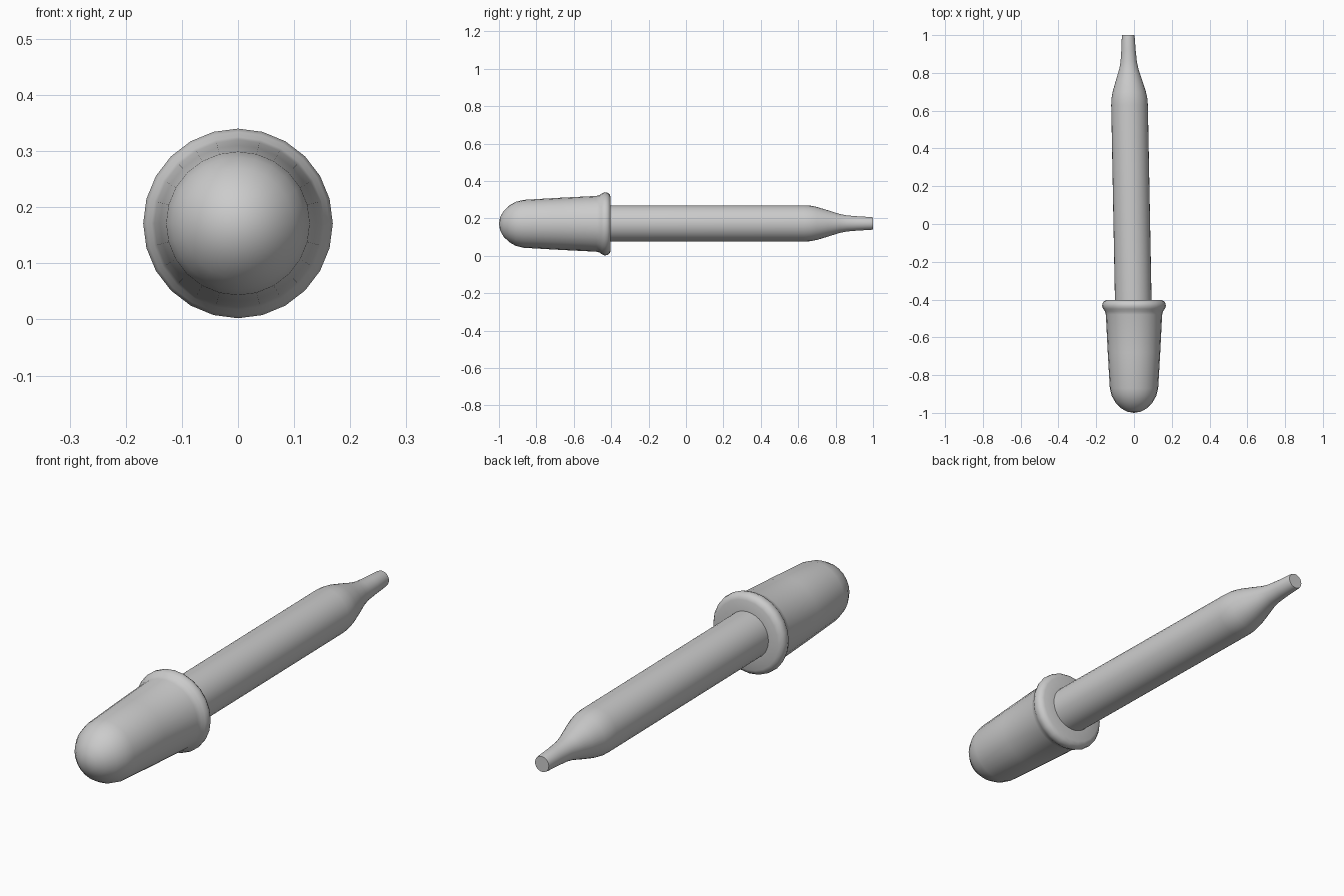
import bpy, bmesh, math

if "Cube" in bpy.data.objects:
    bpy.data.objects.remove(bpy.data.objects["Cube"])


def lathe_y(name, profile, segments, z, drift=lambda y: 0.0, angle=40):
    """Closed surface of revolution along y; profile is a list of (y, radius)."""
    bm = bmesh.new()
    rings = []
    for y, r in profile:
        cx = drift(y)
        if r == 0:
            rings.append([bm.verts.new((cx, y, z))])
            continue
        rings.append([bm.verts.new((cx + r * math.cos(2 * math.pi * i / segments), y,
                                    z + r * math.sin(2 * math.pi * i / segments)))
                      for i in range(segments)])
    for a, b in zip(rings, rings[1:]):
        for i in range(segments):
            j = (i + 1) % segments
            quad = [a[i % len(a)], a[j % len(a)], b[j % len(b)], b[i % len(b)]]
            bm.faces.new(list(dict.fromkeys(quad)))
    bmesh.ops.recalc_face_normals(bm, faces=bm.faces)
    mesh = bpy.data.meshes.new(name)
    bm.to_mesh(mesh)
    bm.free()
    obj = bpy.data.objects.new(name, mesh)
    bpy.context.collection.objects.link(obj)
    bpy.ops.object.select_all(action='DESELECT')
    obj.select_set(True)
    bpy.context.view_layer.objects.active = obj
    bpy.ops.object.shade_smooth_by_angle(angle=math.radians(angle))
    return obj


# Rubber bulb: domed end, gentle flare, rolled lip and flat collar face
lathe_y("rubber_bulb", [
    (-1.0, 0), (-0.994, 0.035), (-0.976, 0.068), (-0.945, 0.098), (-0.91, 0.118),
    (-0.87, 0.128), (-0.68, 0.139), (-0.48, 0.149), (-0.462, 0.154), (-0.45, 0.163),
    (-0.435, 0.169), (-0.42, 0.167), (-0.409, 0.159), (-0.403, 0.145),
    (-0.403, 0.08), (-0.403, 0)], 24, 0.171, angle=50)

# Glass tube: straight barrel drawn down to a narrow tip, leaning slightly to -x
lathe_y("glass_tube", [
    (-0.45, 0), (-0.45, 0.097), (0.63, 0.097), (0.665, 0.095), (0.70, 0.088),
    (0.76, 0.070), (0.82, 0.051), (0.86, 0.043), (0.92, 0.038), (0.99, 0.034),
    (1.0, 0.032), (1.0, 0)], 32, 0.173,
    drift=lambda y: -0.004 - 0.019 * (y + 0.4))
